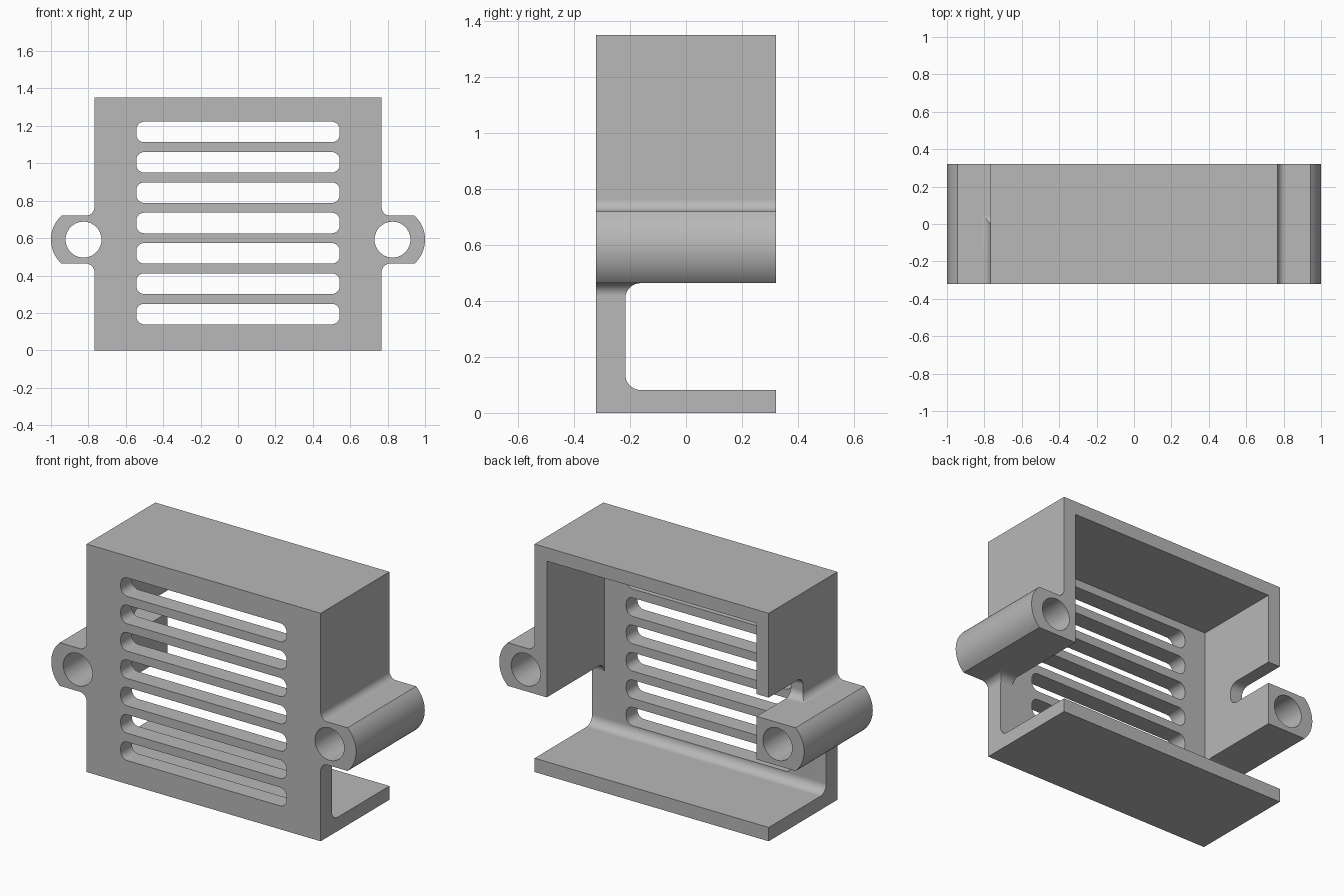
import bpy, bmesh
from math import sin, cos, pi, asin, sqrt
from mathutils import Vector

if "Cube" in bpy.data.objects:
    bpy.data.objects.remove(bpy.data.objects["Cube"])

# Main dimensions
HALF_W, HALF_D, HEIGHT = 0.768, 0.322, 1.352
WALL, FRONT_IN = 0.08, -0.217
LUG_X, LUG_Z, LUG_R, LUG_H = 0.826, 0.592, 0.174, 0.128
FILLET, FAR = 0.045, 0.6

gray = bpy.data.materials.new("light_gray")
gray.use_nodes = True
gray.diffuse_color = (0.48, 0.48, 0.48, 1)
gray.node_tree.nodes["Principled BSDF"].inputs["Base Color"].default_value = gray.diffuse_color


def arc(cx, cy, r, start, end, steps=10):
    return [(cx + r * cos(start + (end - start) * i / steps),
             cy + r * sin(start + (end - start) * i / steps)) for i in range(steps + 1)]


def rounded_rect(u0, u1, v0, v1, r):
    return (arc(u1 - r, v0 + r, r, -pi / 2, 0) + arc(u1 - r, v1 - r, r, 0, pi / 2)
            + arc(u0 + r, v1 - r, r, pi / 2, pi) + arc(u0 + r, v0 + r, r, pi, 1.5 * pi))


def prism(name, outline, axis, lo, hi):
    """Extrude an (x, z) outline along y, or a (y, z) outline along x."""
    place = (lambda u, v: (u, lo, v)) if axis == "y" else (lambda u, v: (lo, u, v))
    step = Vector((0, hi - lo, 0) if axis == "y" else (hi - lo, 0, 0))
    bm = bmesh.new()
    face = bm.faces.new([bm.verts.new(place(u, v)) for u, v in outline])
    moved = bmesh.ops.extrude_face_region(bm, geom=[face])["geom"]
    bmesh.ops.translate(bm, vec=step, verts=[g for g in moved if isinstance(g, bmesh.types.BMVert)])
    bmesh.ops.recalc_face_normals(bm, faces=bm.faces)
    mesh = bpy.data.meshes.new(name)
    bm.to_mesh(mesh)
    bm.free()
    mesh.materials.append(gray)
    obj = bpy.data.objects.new(name, mesh)
    bpy.context.collection.objects.link(obj)
    return obj


def cut(target, cutter):
    cutter.hide_render = True
    mod = target.modifiers.new("cut", "BOOLEAN")
    mod.operation, mod.solver, mod.object = "DIFFERENCE", "EXACT", cutter
    bpy.context.view_layer.objects.active = target
    bpy.ops.object.modifier_apply(modifier=mod.name)
    bpy.data.objects.remove(cutter)


# Body outline with a filleted mounting lug on each side
top, bottom = LUG_Z + LUG_H, LUG_Z - LUG_H
swing = asin(LUG_H / LUG_R)
side = ([(HALF_W, 0)]
        + arc(HALF_W + FILLET, bottom - FILLET, FILLET, pi, pi / 2)
        + arc(LUG_X, LUG_Z, LUG_R, -swing, swing, 16)
        + arc(HALF_W + FILLET, top + FILLET, FILLET, 1.5 * pi, pi)
        + [(HALF_W, HEIGHT)])
outline = side + [(-x, z) for x, z in reversed(side)]
body = prism("vented_housing", outline, "y", -HALF_D, HALF_D)

# Open back cavity
inner = HALF_W - WALL
cavity = [(-inner, 0.2), (inner, 0.2), (inner, HEIGHT - WALL), (-inner, HEIGHT - WALL)]
cut(body, prism("cavity_cutter", cavity, "y", FRONT_IN, FAR))

# Opening across the full width, above the base plate
opening = rounded_rect(FRONT_IN, FAR, 0.082, bottom, 0.055)
cut(body, prism("side_opening_cutter", opening, "x", -1.2, 1.2))

# Notch in one side wall, open to the back
notch = rounded_rect(0.0, FAR, top, 0.852, 0.05)
cut(body, prism("wall_notch_cutter", notch, "x", -1.2, -0.5))

# Lug holes
for s in (-1, 1):
    hole = arc(s * LUG_X, LUG_Z, 0.096, 0, 2 * pi, 40)[:-1]
    cut(body, prism("lug_hole_cutter", hole, "y", -FAR, FAR))

# Ventilation slots
for i in range(7):
    z = 0.194 + 0.1623 * i
    slot = rounded_rect(-0.544, 0.544, z - 0.055, z + 0.055, 0.043)
    cut(body, prism("vent_slot_cutter", slot, "y", -FAR, 0))

# Smooth the curved surfaces, keep flats crisp
bpy.ops.object.select_all(action="DESELECT")
body.select_set(True)
bpy.context.view_layer.objects.active = body
bpy.ops.object.shade_smooth_by_angle(angle=pi / 6)
normals = body.modifiers.new("weighted_normals", "WEIGHTED_NORMAL")
normals.keep_sharp = True
